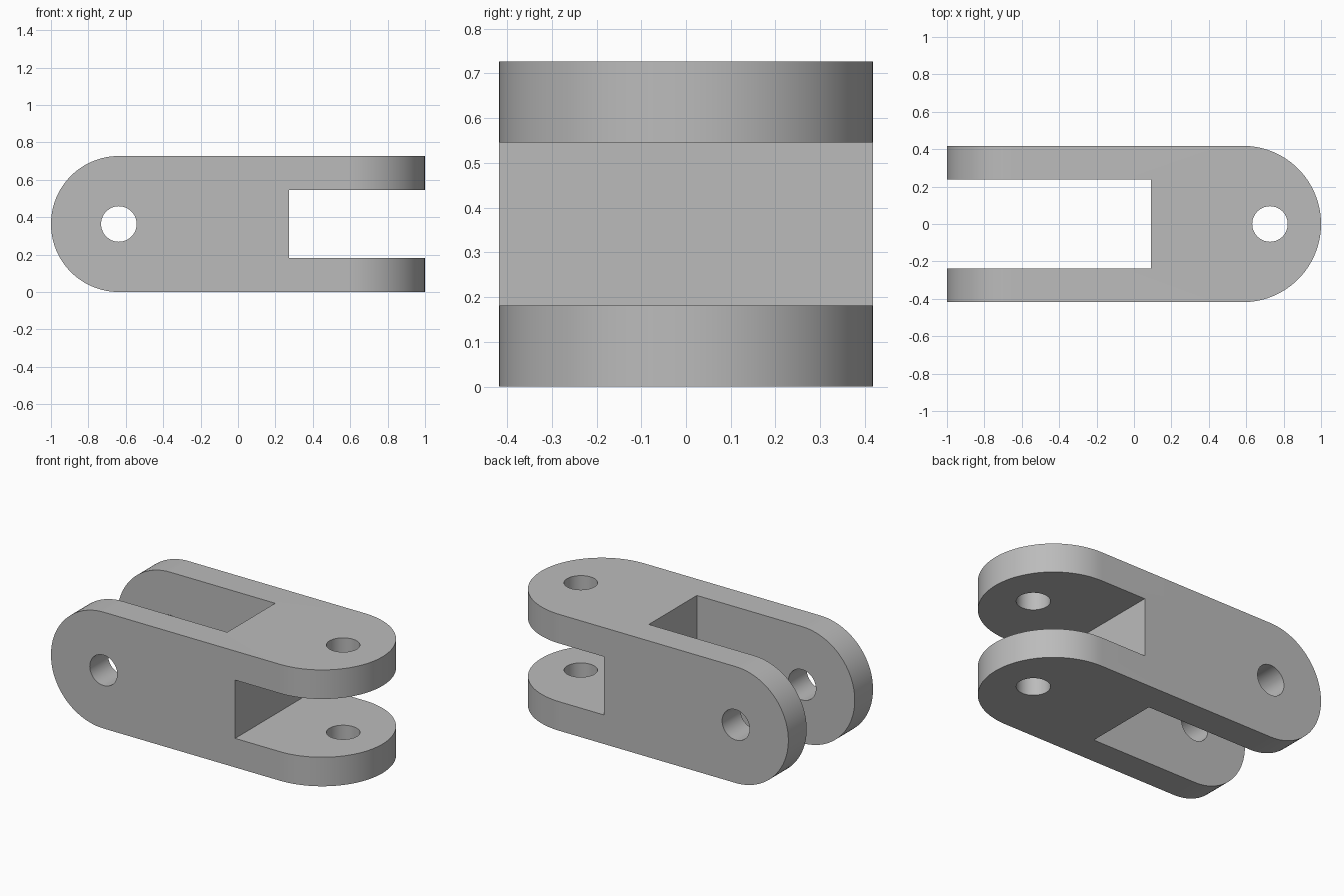
import bpy
import bmesh
from math import sin, cos, pi
from mathutils import Matrix

cube = bpy.data.objects.get("Cube")
if cube:
    bpy.data.objects.remove(cube, do_unlink=True)

HEIGHT, HALF_WIDTH = 0.727, 0.418
MID = HEIGHT / 2

steel = bpy.data.materials.new("plain grey")
steel.use_nodes = True
grey = (0.5, 0.5, 0.5, 1)
steel.diffuse_color = grey
steel.node_tree.nodes["Principled BSDF"].inputs["Base Color"].default_value = grey


def arc(cx, radius, start, end, steps=48):
    return [(cx + radius * cos(start + (end - start) * i / steps),
             radius * sin(start + (end - start) * i / steps)) for i in range(steps + 1)]


def prism(name, outline, half_depth, upright=False):
    """Extrude a flat outline along z, or along y when upright, about mid height."""
    bm = bmesh.new()
    face = bm.faces.new([bm.verts.new((x, v, -half_depth)) for x, v in outline])
    ext = bmesh.ops.extrude_face_region(bm, geom=[face])
    top = [g for g in ext["geom"] if isinstance(g, bmesh.types.BMVert)]
    bmesh.ops.translate(bm, verts=top, vec=(0, 0, 2 * half_depth))
    if upright:
        bm.transform(Matrix.Rotation(pi / 2, 4, "X"))
    bm.transform(Matrix.Translation((0, 0, MID)))
    bmesh.ops.recalc_face_normals(bm, faces=bm.faces)
    mesh = bpy.data.meshes.new(name)
    bm.to_mesh(mesh)
    bm.free()
    mesh.materials.append(steel)
    obj = bpy.data.objects.new(name, mesh)
    bpy.context.collection.objects.link(obj)
    return obj


def box(x0, x1, half):
    return [(x0, -half), (x1, -half), (x1, half), (x0, half)]


def combine(target, tool, operation):
    tool.hide_render = True
    mod = target.modifiers.new(tool.name, "BOOLEAN")
    mod.operation, mod.solver, mod.object = operation, "EXACT", tool
    bpy.context.view_layer.objects.active = target
    bpy.ops.object.modifier_apply(modifier=mod.name)
    bpy.data.objects.remove(tool, do_unlink=True)


# Side outline, rounded at the -x end
side = arc(MID - 1, MID, pi / 2, 3 * pi / 2) + [(1.2, -MID), (1.2, MID)]
body = prism("double_clevis_link", side, 0.5, upright=True)

# Plan outline, rounded at the +x end
plan = arc(1 - HALF_WIDTH, HALF_WIDTH, -pi / 2, pi / 2)
plan += [(-1.2, HALF_WIDTH), (-1.2, -HALF_WIDTH)]
combine(body, prism("plan_shape", plan, 0.6), "INTERSECT")

# Fork slots
combine(body, prism("vertical_slot", box(-1.3, 0.091, 0.237), 0.6), "DIFFERENCE")
combine(body, prism("horizontal_slot", box(0.273, 1.3, 0.182), 0.7, True), "DIFFERENCE")

# Pin holes
for name, x, upright in (("cross_pin_hole", -0.637, True), ("upright_pin_hole", 0.727, False)):
    circle = arc(x, 0.095, 0, 2 * pi)[:-1]
    combine(body, prism(name, circle, 0.7, upright), "DIFFERENCE")

# Smooth rounds, crisp edges
bpy.ops.object.select_all(action="DESELECT")
body.select_set(True)
bpy.context.view_layer.objects.active = body
bpy.ops.object.shade_smooth_by_angle(angle=pi / 6)
